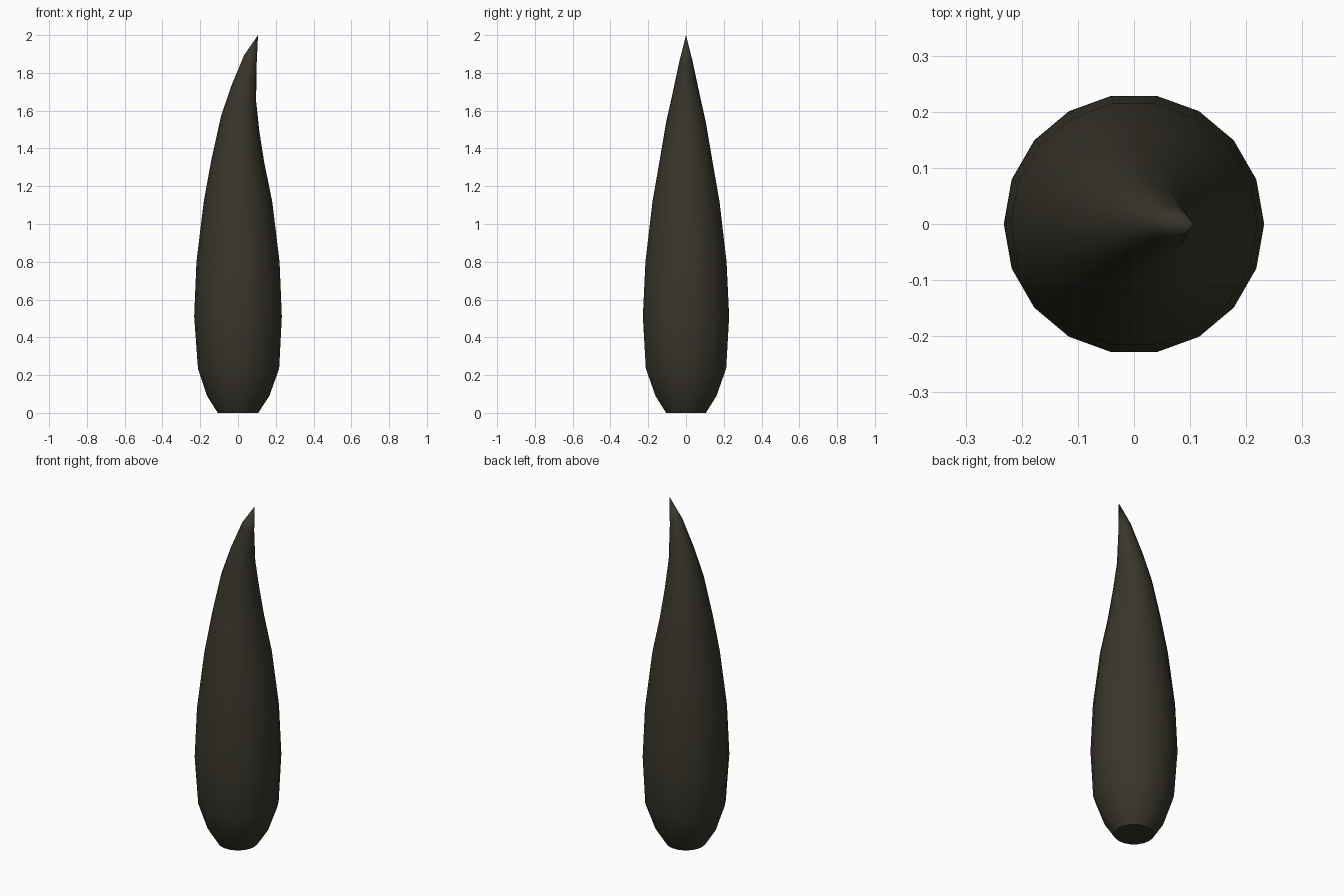
import bpy, bmesh, math

if "Cube" in bpy.data.objects:
    bpy.data.objects.remove(bpy.data.objects["Cube"])

SIDES = 18
# Rings: left x, left z, right x, right z, half depth in y
RINGS = [
    (-0.107, 0.0, 0.107, 0.0, 0.107),
    (-0.164, 0.09, 0.166, 0.09, 0.164),
    (-0.212, 0.235, 0.218, 0.235, 0.216),
    (-0.232, 0.51, 0.232, 0.51, 0.232),
    (-0.22, 0.80, 0.22, 0.80, 0.218),
    (-0.181, 1.12, 0.181, 1.12, 0.18),
    (-0.141, 1.34, 0.139, 1.325, 0.142),
    (-0.09, 1.57, 0.113, 1.49, 0.107),
    (-0.036, 1.73, 0.096, 1.65, 0.071),
    (0.033, 1.895, 0.098, 1.83, 0.034),
]
TIP = (0.106, 2.0)

bm = bmesh.new()
loops = []
for lx, lz, rx, rz, hy in RINGS:
    loop = []
    for i in range(SIDES):
        a = 2 * math.pi * i / SIDES
        t = (1 + math.cos(a)) / 2
        loop.append(bm.verts.new((lx + (rx - lx) * t, hy * math.sin(a), lz + (rz - lz) * t)))
    loops.append(loop)

# Curved body skin
for low, high in zip(loops, loops[1:]):
    for i in range(SIDES):
        j = (i + 1) % SIDES
        bm.faces.new((low[i], low[j], high[j], high[i]))

# Pointed tip and flat base
tip = bm.verts.new((TIP[0], 0, TIP[1]))
for i in range(SIDES):
    bm.faces.new((loops[-1][i], loops[-1][(i + 1) % SIDES], tip))
bm.faces.new(loops[0][::-1])
bmesh.ops.recalc_face_normals(bm, faces=bm.faces)

mesh = bpy.data.meshes.new("curved_horn")
bm.to_mesh(mesh)
bm.free()
horn = bpy.data.objects.new("curved_horn", mesh)
bpy.context.collection.objects.link(horn)

# Dark olive colour
mat = bpy.data.materials.new("dark_olive")
mat.diffuse_color = (0.04, 0.037, 0.024, 1)
mat.use_nodes = True
mat.node_tree.nodes["Principled BSDF"].inputs["Base Color"].default_value = mat.diffuse_color
mesh.materials.append(mat)

# Smooth sides, sharp base rim
bpy.context.view_layer.objects.active = horn
horn.select_set(True)
bpy.ops.object.shade_smooth_by_angle(angle=math.radians(40))
